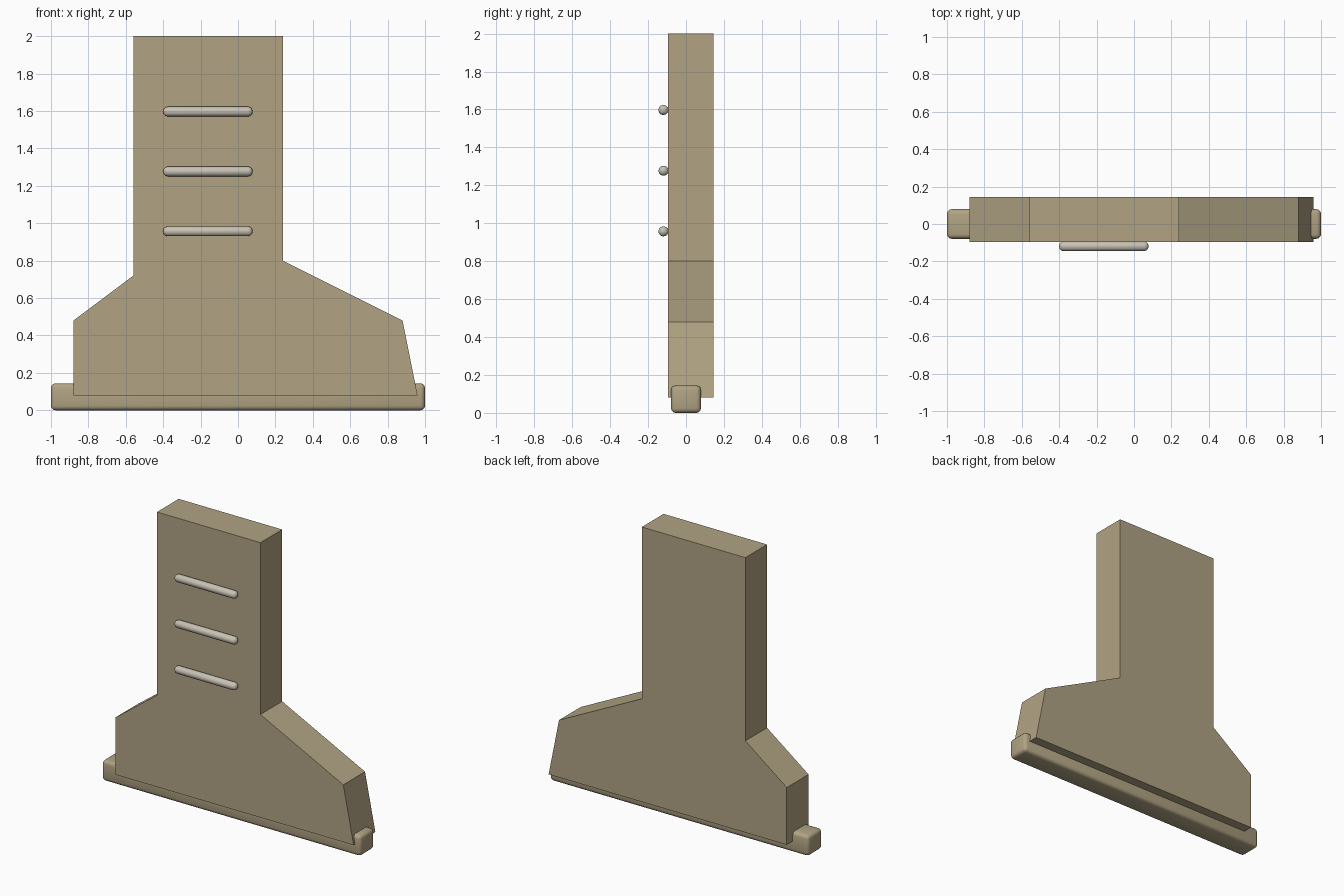
import bpy
import bmesh

if "Cube" in bpy.data.objects:
    bpy.data.objects.remove(bpy.data.objects["Cube"])


def material(name, rgb):
    m = bpy.data.materials.new(name)
    m.diffuse_color = (*rgb, 1)
    m.use_nodes = True
    m.node_tree.nodes["Principled BSDF"].inputs["Base Color"].default_value = m.diffuse_color
    return m


tan = material("tan", (0.44, 0.37, 0.23))
cord = material("pale_cord", (0.58, 0.54, 0.46))


def rounded_box(name, lo, hi, radius, segments, mat):
    """Box between two corners with rounded edges."""
    bpy.ops.mesh.primitive_cube_add(
        size=1, location=[(a + b) / 2 for a, b in zip(lo, hi)])
    ob = bpy.context.object
    ob.name = name
    ob.scale = [b - a for a, b in zip(lo, hi)]
    bpy.ops.object.transform_apply(location=False, rotation=False, scale=True)
    ob.data.materials.append(mat)
    bev = ob.modifiers.new("rounding", 'BEVEL')
    bev.width = radius
    bev.segments = segments
    bpy.ops.object.modifier_apply(modifier=bev.name)
    bpy.ops.object.shade_smooth_by_angle()
    return ob


# Boot body: side profile extruded through its thickness
profile = [(-0.88, 0.08), (0.96, 0.08), (0.88, 0.48), (0.24, 0.80),
           (0.24, 2.0), (-0.56, 2.0), (-0.56, 0.72), (-0.88, 0.48)]
front, back = -0.095, 0.145
bm = bmesh.new()
face = bm.faces.new([bm.verts.new((x, front, z)) for x, z in profile])
ext = bmesh.ops.extrude_face_region(bm, geom=[face], use_keep_orig=True)
moved = [g for g in ext["geom"] if isinstance(g, bmesh.types.BMVert)]
bmesh.ops.translate(bm, verts=moved, vec=(0, back - front, 0))
bmesh.ops.recalc_face_normals(bm, faces=bm.faces)
mesh = bpy.data.meshes.new("boot_body")
bm.to_mesh(mesh)
bm.free()
mesh.materials.append(tan)
bpy.context.collection.objects.link(bpy.data.objects.new("boot_body", mesh))

# Sole bar under the body
rounded_box("sole", (-1, -0.079, 0), (1, 0.079, 0.144), 0.024, 3, tan)

# Three laces across the front of the shaft
for i in range(3):
    z = 0.957 + 0.32 * i
    rounded_box(f"lace_{i + 1}", (-0.40, -0.145, z - 0.026),
                (0.078, -0.093, z + 0.026), 0.0235, 3, cord)
